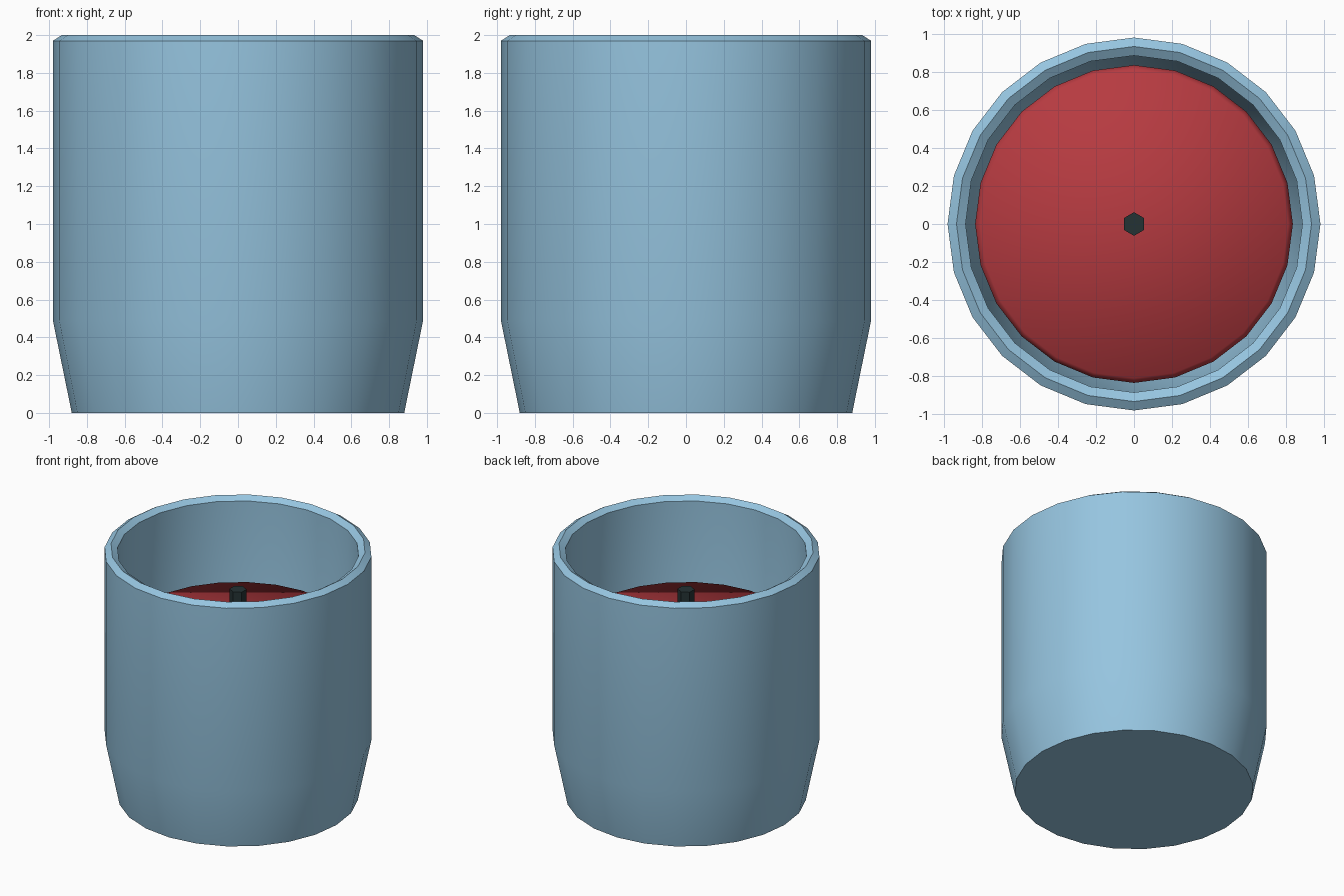
import bpy
import bmesh
from math import cos, sin, pi, radians

cube = bpy.data.objects.get("Cube")
if cube:
    bpy.data.objects.remove(cube, do_unlink=True)


def material(name, rgb):
    mat = bpy.data.materials.new(name)
    mat.use_nodes = True
    color = (*rgb, 1.0)
    mat.diffuse_color = color
    mat.node_tree.nodes["Principled BSDF"].inputs["Base Color"].default_value = color
    return mat


def lathe(name, profile, sides, mat, smooth_angle):
    """Spin (radius, height) points around z and cap both ends."""
    bm = bmesh.new()
    rings = []
    for r, z in profile:
        angles = [pi / 2 + 2 * pi * k / sides for k in range(sides)]
        rings.append([bm.verts.new((r * cos(a), r * sin(a), z)) for a in angles])
    for low, high in zip(rings, rings[1:]):
        for k in range(sides):
            n = (k + 1) % sides
            bm.faces.new((low[k], low[n], high[n], high[k]))
    bm.faces.new(rings[0][::-1])
    bm.faces.new(rings[-1])
    bmesh.ops.recalc_face_normals(bm, faces=bm.faces)
    mesh = bpy.data.meshes.new(name)
    bm.to_mesh(mesh)
    bm.free()
    mesh.materials.append(mat)
    obj = bpy.data.objects.new(name, mesh)
    bpy.context.collection.objects.link(obj)
    bpy.ops.object.select_all(action='DESELECT')
    obj.select_set(True)
    bpy.context.view_layer.objects.active = obj
    bpy.ops.object.shade_smooth_by_angle(angle=radians(smooth_angle))
    return obj


blue = material("pale blue", (0.305, 0.558, 0.745))
red = material("red wax", (0.47, 0.043, 0.052))
dark = material("dark wick", (0.018, 0.032, 0.034))

# Thick jar: tapered base, straight wall, ridged rim, hollow inside
lathe("jar", [(0.88, 0), (0.98, 0.49), (0.98, 1.97), (0.933, 2.0),
              (0.885, 1.97), (0.885, 0.49), (0.80, 0.09)], 24, blue, 30)

# Wax filling with a softened top edge
lathe("wax", [(0.80, 0.1), (0.835, 0.25), (0.835, 1.31), (0.81, 1.35)],
      24, red, 80)

# Six-sided wick
lathe("wick", [(0.062, 1.3), (0.062, 1.67)], 6, dark, 30)
